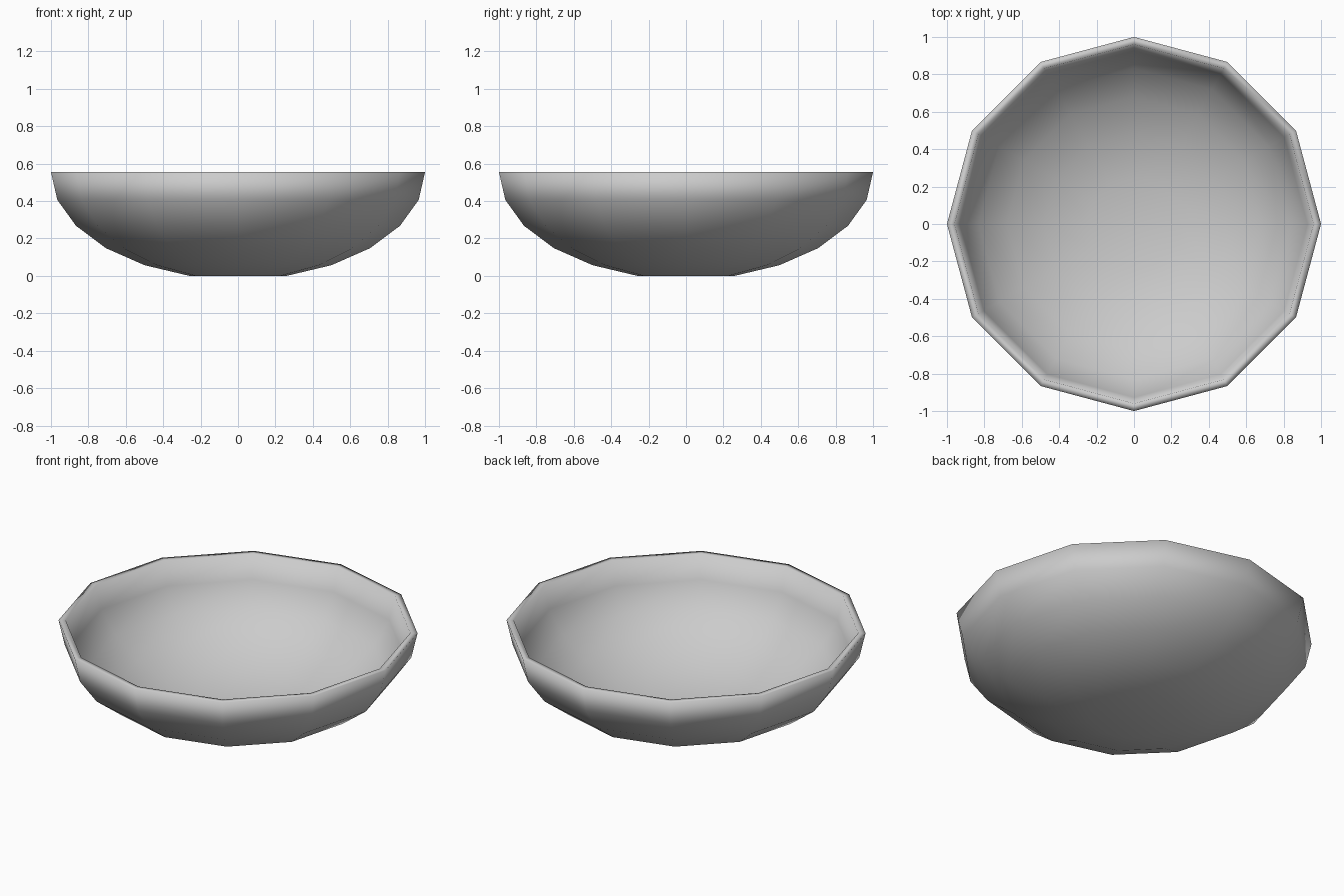
import bpy, bmesh
from math import sin, cos, pi, radians

if "Cube" in bpy.data.objects:
    bpy.data.objects.remove(bpy.data.objects["Cube"])

SIDES = 12
RIM_Z = 0.555
DEPTH = RIM_Z / sin(radians(75))   # vertical squash of the sphere


def ring(bm, r, z):
    return [bm.verts.new((r * cos(2 * pi * i / SIDES), r * sin(2 * pi * i / SIDES), z))
            for i in range(SIDES)]


# Half-sphere profile in 15 degree steps: outside from base to rim, then inside back down
angles = [75, 60, 45, 30, 15, 0]
outer = [(cos(radians(a)), RIM_Z - DEPTH * sin(radians(a))) for a in angles]
wall = 0.96
inner = [(r * wall, RIM_Z - (RIM_Z - z) * wall) for r, z in reversed(outer)]

# Bowl shell with flat base and flat rim
bm = bmesh.new()
rings = [ring(bm, r, z) for r, z in outer + inner]
for a, b in zip(rings, rings[1:]):
    for i in range(SIDES):
        j = (i + 1) % SIDES
        bm.faces.new((a[i], a[j], b[j], b[i]))
bm.faces.new(rings[0][::-1])
bm.faces.new(rings[-1])
bmesh.ops.recalc_face_normals(bm, faces=bm.faces)
for f in bm.faces:
    f.smooth = True

mesh = bpy.data.meshes.new("bowl")
bm.to_mesh(mesh)
bm.free()
bowl = bpy.data.objects.new("bowl", mesh)
bpy.context.collection.objects.link(bowl)
